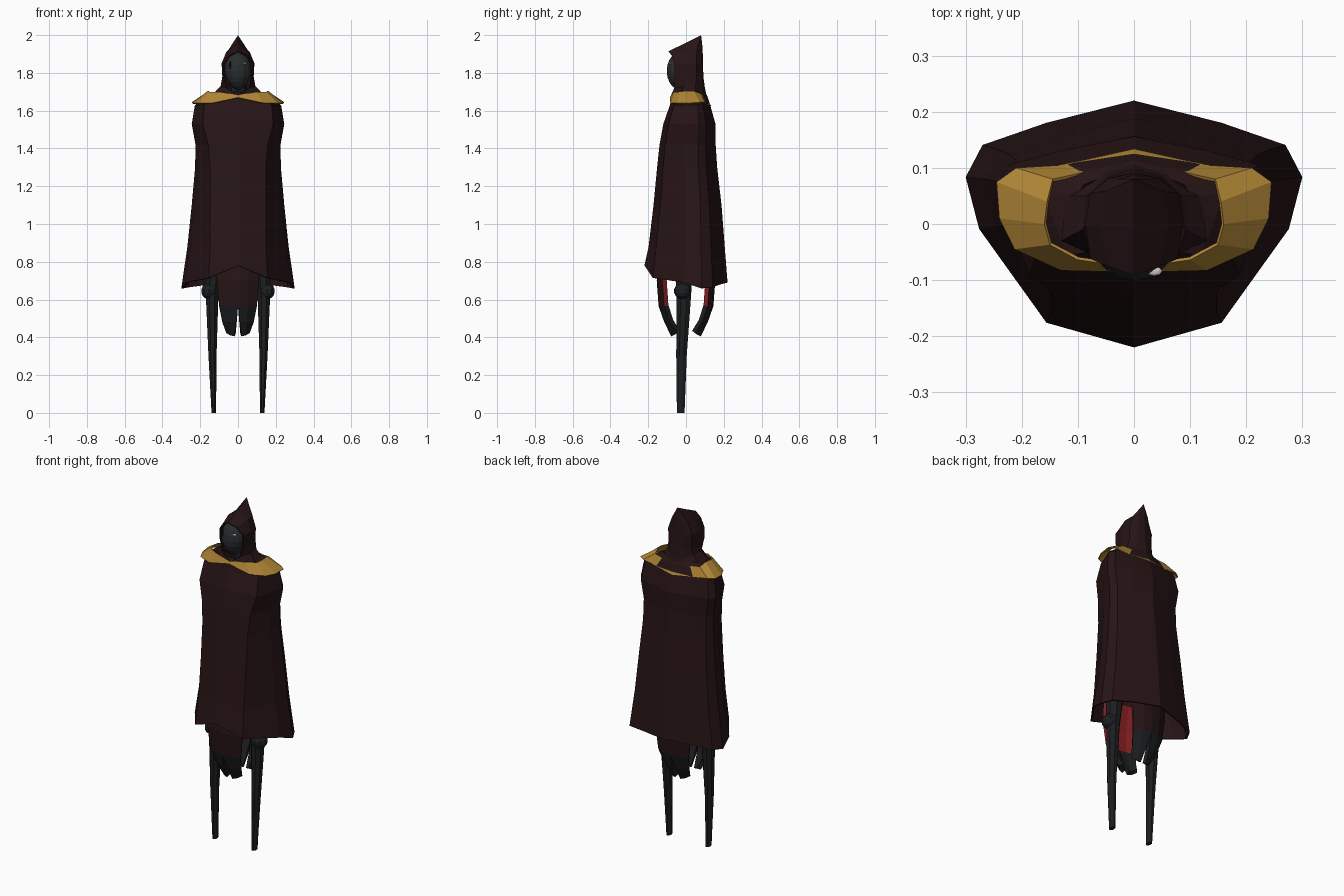
import bpy, bmesh
from math import sin, cos, pi
from mathutils import Matrix

if "Cube" in bpy.data.objects:
    bpy.data.objects.remove(bpy.data.objects["Cube"])


def material(name, rgb):
    m = bpy.data.materials.new(name)
    m.diffuse_color = (*rgb, 1)
    m.use_nodes = True
    m.node_tree.nodes["Principled BSDF"].inputs["Base Color"].default_value = m.diffuse_color
    return m


CLOTH = material("dark_maroon", (0.020, 0.007, 0.008))
BLACK = material("near_black", (0.012, 0.013, 0.014))
MASK = material("mask_grey", (0.022, 0.026, 0.027))
GOLD = material("gold", (0.42, 0.23, 0.035))
RED = material("red_lining", (0.22, 0.013, 0.016))
WHITE = material("eye_white", (0.8, 0.8, 0.8))


def finish(bm, name, mats, mirror=False, thick=0):
    me = bpy.data.meshes.new(name)
    bm.to_mesh(me)
    bm.free()
    ob = bpy.data.objects.new(name, me)
    bpy.context.collection.objects.link(ob)
    for m in mats:
        me.materials.append(m)
    if mirror:
        ob.modifiers.new("Mirror", 'MIRROR').merge_threshold = 0.0005
    if thick:
        s = ob.modifiers.new("Solidify", 'SOLIDIFY')
        s.thickness, s.offset = thick, -1
    return ob


def grid(name, rows, mats, closed=False, mirror=True, thick=0, pick=None):
    """Skin a sheet (or closed, capped tube) through rows of points."""
    bm = bmesh.new()
    vs = [[bm.verts.new(p) for p in r] for r in rows]
    n = len(rows[0])
    for i in range(len(rows) - 1):
        for j in range(n if closed else n - 1):
            k = (j + 1) % n
            f = bm.faces.new((vs[i][j], vs[i][k], vs[i + 1][k], vs[i + 1][j]))
            if pick:
                f.material_index = pick(f.calc_center_median())
    if closed:
        bm.faces.new(vs[0][::-1])
        bm.faces.new(vs[-1])
    bmesh.ops.remove_doubles(bm, verts=bm.verts, dist=0.0005)
    return finish(bm, name, mats, mirror, thick)


def ball(name, mat, loc, scale, u=10, v=7, mirror=False):
    bm = bmesh.new()
    bmesh.ops.create_uvsphere(bm, u_segments=u, v_segments=v, radius=1,
                              matrix=Matrix.LocRotScale(loc, None, scale))
    return finish(bm, name, [mat], mirror)


# Cloak: half cross-sections front to back (z, half width, front y, back y, front corner)
Y_FRAC = (0, .10, .48, .69, .82, .91, 1)
HEM = (.78, .715, .69, .66, .665, .68, .69)
levels = [(None, .30, -.22, .22, .52), (.88, .268, -.198, .205, .55),
          (1.10, .245, -.172, .188, .60), (1.30, .227, -.153, .165, .65),
          (1.42, .225, -.14, .157, .70), (1.53, .245, -.12, .156, .76),
          (1.63, .228, -.085, .128, .78), (1.68, .16, -.075, .112, .74),
          (1.70, .10, -.065, .10, .70)]
rows = []
for z, a, yf, yb, c in levels:
    xs = (0, c, .92, 1, .9, .52, 0)
    rows.append([(x * a, yf + t * (yb - yf), HEM[j] if z is None else z)
                 for j, (x, t) in enumerate(zip(xs, Y_FRAC))])
grid("cloak", rows, [CLOTH], thick=.008)

# Hood: arches from the face opening back to the nape, each bottom to ridge
arches = [
    [(.0, -.08, 1.68), (.06, -.062, 1.72), (.078, -.06, 1.79),
     (.078, -.062, 1.85), (.045, -.076, 1.893), (0, -.092, 1.915)],
    [(.13, -.03, 1.69), (.092, -.01, 1.73), (.083, 0, 1.78),
     (.087, 0, 1.85), (.062, 0, 1.912), (0, -.005, 1.957)],
    [(.12, .05, 1.69), (.085, .05, 1.73), (.075, .055, 1.78),
     (.078, .055, 1.85), (.052, .058, 1.92), (0, .08, 2.0)],
    [(.07, .09, 1.67), (.05, .085, 1.72), (.045, .083, 1.78),
     (.045, .082, 1.85), (.028, .08, 1.93), (0, .08, 2.0)],
    [(0, .115, 1.65), (0, .10, 1.72), (0, .092, 1.78),
     (0, .09, 1.85), (0, .088, 1.93), (0, .08, 2.0)]]
grid("hood", arches[::-1], [CLOTH], thick=.006)

# Gold shoulder mantle
outer = [(0, -.086, 1.67), (.13, -.083, 1.642), (.213, -.045, 1.64), (.24, .01, 1.64),
         (.245, .075, 1.645), (.21, .10, 1.645), (.13, .105, 1.635), (0, .134, 1.625)]
inner = [(0, -.078, 1.682), (.10, -.064, 1.70), (.15, -.037, 1.70), (.16, 0, 1.705),
         (.155, .04, 1.705), (.145, .08, 1.69), (.10, .09, 1.685), (0, .118, 1.65)]
grid("shoulder_mantle", [outer, inner], [GOLD], thick=.006)

# Face mask, narrowed to the chin, with one bright eye and one dark slit
mask = ball("face_mask", MASK, (0, -.03, 1.81), (.073, .072, .10), 14, 10)
for v in mask.data.vertices:
    if v.co.z < 1.80:
        v.co.x *= 1 - (1.80 - v.co.z) * 2.5
ball("bright_eye", WHITE, (.036, -.084, 1.85), (.015, .009, .005), 8, 5)
ball("dark_eye", BLACK, (-.042, -.084, 1.84), (.005, .009, .022), 8, 5)
ball("neck", BLACK, (0, .01, 1.71), (.05, .05, .08), 8, 6)

# Tapered peg legs, knees and hips
leg = [(0, .128, -.028, .013, .022), (.3, .135, -.024, .023, .03),
       (.62, .137, -.012, .036, .042), (.75, .13, -.01, .045, .048),
       (.98, .09, 0, .06, .06)]
grid("legs", [[(x + rx * cos(k * pi / 4 + pi / 8), y + ry * sin(k * pi / 4 + pi / 8), z)
               for k in range(8)] for z, x, y, rx, ry in leg], [BLACK], closed=True)
ball("knees", BLACK, (.153, -.018, .645), (.044, .046, .044), 10, 7, mirror=True)
ball("hips", BLACK, (0, 0, 1.0), (.15, .10, .12))

# Split hanging cloths: (z, distance out, inner x, outer x)
strip = [(.41, .078, .018, .062), (.48, .115, .010, .083), (.565, .145, 0, .10),
         (.70, .155, 0, .112), (.86, .14, 0, .12)]
for name, side in (("front_tabard", -1), ("back_tabard", 1)):
    rows = []
    for z, d, x0, x1 in strip:
        rows.append([(x0 + (x1 - x0) * t, side * (d - drop), z + lift * (z < .45))
                     for t, drop, lift in ((0, 0, -.005), (.5, .006, 0), (1, .03, .012))])
    ob = grid(name, rows if side < 0 else rows[::-1], [CLOTH, BLACK, RED, BLACK],
              thick=.025, pick=lambda c: int(c.z < .565))
    ob.modifiers["Solidify"].material_offset = 2
    ob.modifiers["Solidify"].material_offset_rim = 2
